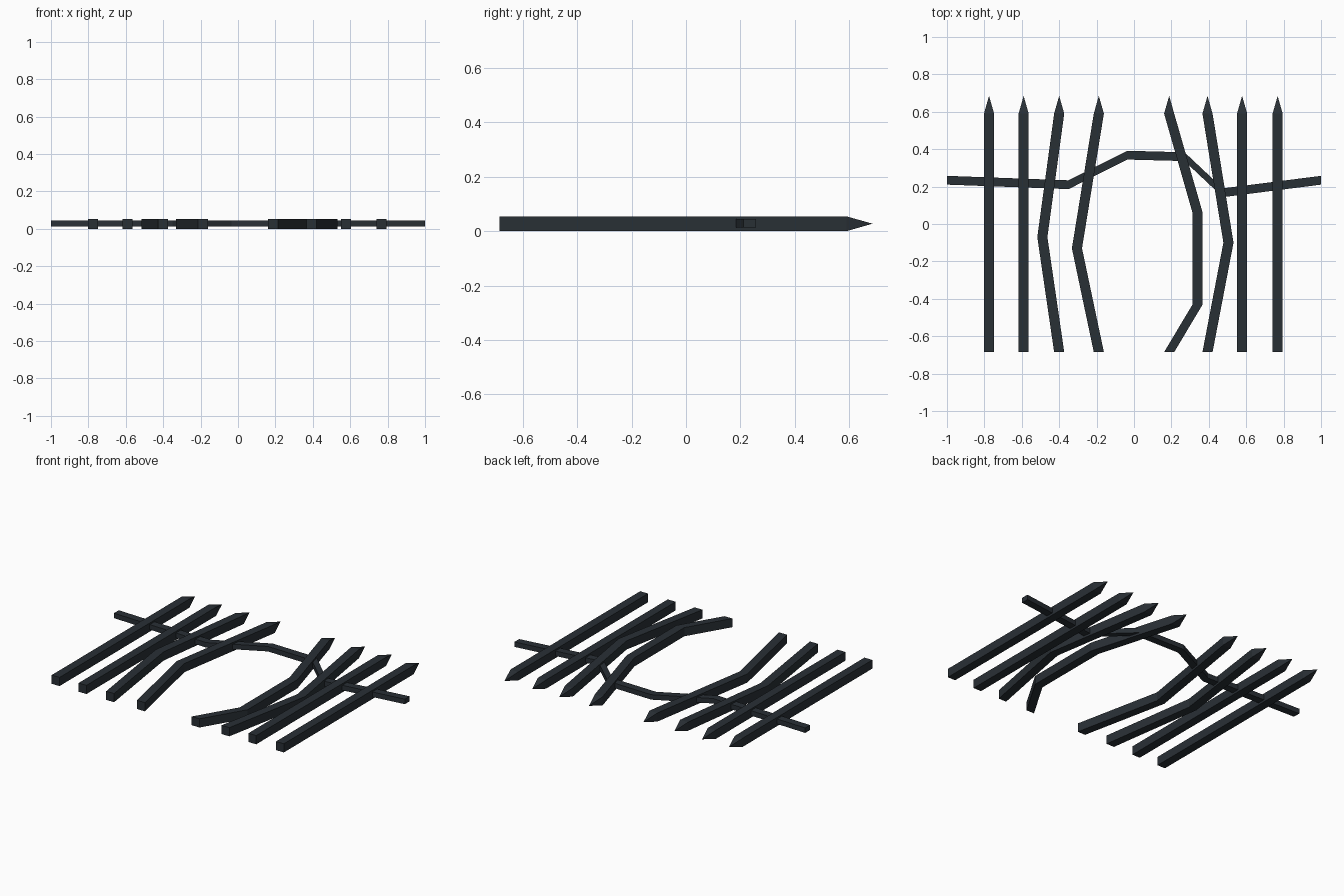
import bpy, bmesh

if "Cube" in bpy.data.objects:
    bpy.data.objects.remove(bpy.data.objects["Cube"])

iron = bpy.data.materials.new("dark iron")
iron.diffuse_color = (0.022, 0.029, 0.036, 1)
iron.use_nodes = True
iron.node_tree.nodes["Principled BSDF"].inputs["Base Color"].default_value = iron.diffuse_color


def sweep(name, path, axis, width, z0, z1, tip=None):
    """Rectangular bar along a path in plan, width measured along one axis, optional pointed tip."""
    bm = bmesh.new()
    rings = []
    for x, y in path:
        ring = []
        for s, z in ((-1, z0), (1, z0), (1, z1), (-1, z1)):
            d = s * width / 2
            ring.append(bm.verts.new((x + d, y, z) if axis == 'X' else (x, y + d, z)))
        rings.append(ring)
    for a, b in zip(rings, rings[1:]):
        for i in range(4):
            j = (i + 1) % 4
            bm.faces.new((a[i], a[j], b[j], b[i]))
    bm.faces.new(rings[0])
    if tip:
        p = bm.verts.new((tip[0], tip[1], (z0 + z1) / 2))
        for i in range(4):
            bm.faces.new((rings[-1][i], rings[-1][(i + 1) % 4], p))
    else:
        bm.faces.new(rings[-1])
    bmesh.ops.recalc_face_normals(bm, faces=bm.faces)
    me = bpy.data.meshes.new(name)
    bm.to_mesh(me)
    bm.free()
    me.materials.append(iron)
    ob = bpy.data.objects.new(name, me)
    bpy.context.collection.objects.link(ob)


# Upright pickets: end x position and bend points between the ends
END, NECK = 0.685, 0.59
pickets = [
    (-0.775, []),
    (-0.59, []),
    (-0.40, [(-0.49, -0.07)]),
    (-0.188, [(-0.305, -0.13)]),
    (0.188, [(0.34, -0.43), (0.34, 0.06)]),
    (0.393, [(0.505, -0.10)]),
    (0.578, []),
    (0.768, []),
]
for n, (x, bends) in enumerate(pickets, 1):
    sweep(f"picket_{n}", [(x, -END)] + bends + [(x, NECK)], 'X', 0.054, 0, 0.054, (x, END))

# Bent cross rail
sweep("cross_rail",
      [(-1, 0.234), (-0.35, 0.21), (-0.035, 0.368), (0.27, 0.36), (0.475, 0.167), (1, 0.234)],
      'Y', 0.047, 0.013, 0.044)
